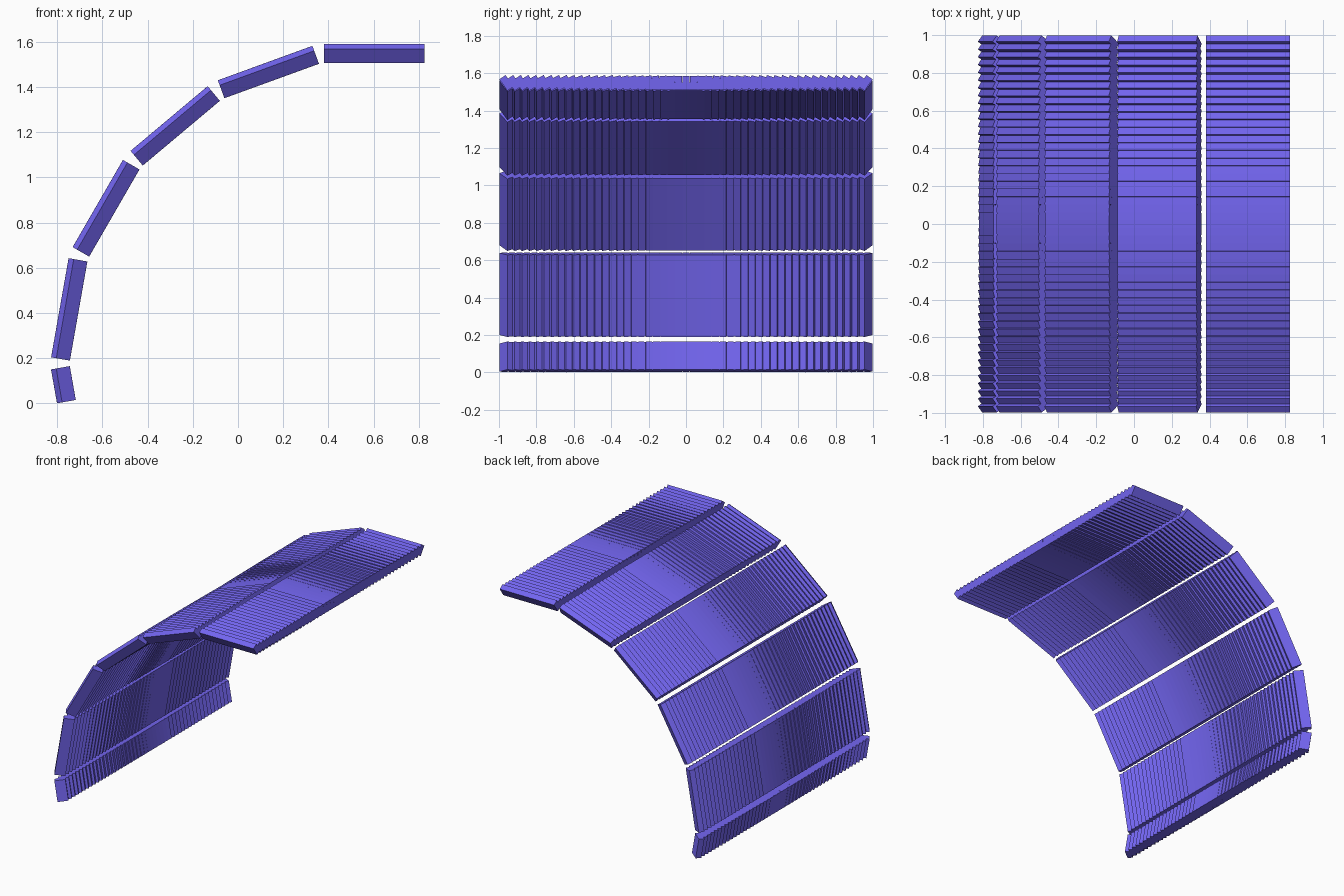
import bpy, bmesh
from math import radians, atan2, cos, sin
from mathutils import Matrix, Vector

if "Cube" in bpy.data.objects:
    bpy.data.objects.remove(bpy.data.objects["Cube"])

ARC_X, ARC_Z, R = 0.603, 0.178, 1.37      # arc the panels lie on
SLATS, PITCH = 49, 0.04                   # slats across each panel
WIDTH, DEPTH = 0.04, 0.0745               # slat cross-section

mat = bpy.data.materials.new("violet")
mat.diffuse_color = (0.17, 0.13, 0.87, 1)
mat.use_nodes = True
mat.node_tree.nodes["Principled BSDF"].inputs["Base Color"].default_value = mat.diffuse_color


def slatted_panel(name, centre, angle, length):
    """Row of bars along y, each turned to face the arc's centre."""
    bm = bmesh.new()
    place = Matrix.Translation(Vector(centre)) @ Matrix.Rotation(-radians(angle), 4, 'Y')
    for i in range(SLATS):
        y = (i - (SLATS - 1) / 2) * PITCH
        tilt = Matrix.Rotation(-atan2(y, R), 4, 'X')
        size = Matrix.Diagonal((length, WIDTH, DEPTH, 1))
        bmesh.ops.create_cube(bm, size=1, matrix=place @ Matrix.Translation((0, y, 0)) @ tilt @ size)
    mesh = bpy.data.meshes.new(name)
    bm.to_mesh(mesh)
    bm.free()
    mesh.materials.append(mat)
    bpy.context.collection.objects.link(bpy.data.objects.new(name, mesh))


# Five full panels, from the flat roof down to the near-vertical wall
for k, name in enumerate(("roof_panel", "upper_panel", "shoulder_panel", "middle_panel", "wall_panel")):
    a = radians(20 * k)
    slatted_panel(name, (ARC_X - R * sin(a), 0, ARC_Z + R * cos(a)), 20 * k, 0.445)

# Short panel at the foot
slatted_panel("foot_panel", (-0.772, 0, 0.083), 100, 0.152)
